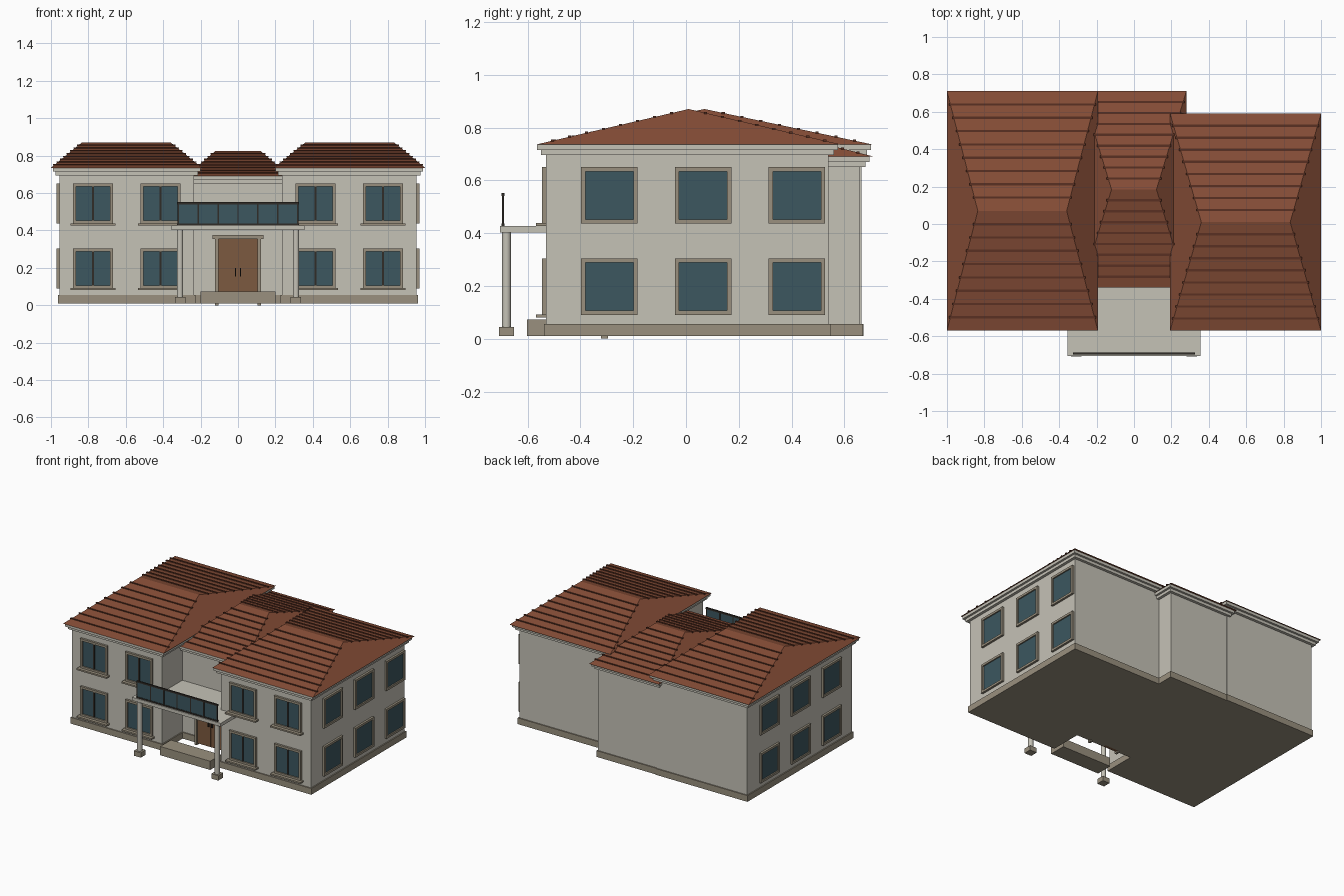
import bpy, bmesh, math

if "Cube" in bpy.data.objects:
    bpy.data.objects.remove(bpy.data.objects["Cube"])

def mat(name, rgb):
    m = bpy.data.materials.new(name)
    m.diffuse_color = (*rgb, 1)
    m.use_nodes = True
    m.node_tree.nodes["Principled BSDF"].inputs["Base Color"].default_value = m.diffuse_color
    return m

WALL = mat("wall_paint", (0.56, 0.54, 0.47))
TRIM = mat("stone_trim", (0.32, 0.28, 0.21))
TILE = mat("roof_tile", (0.24, 0.075, 0.038))
BATTEN = mat("tile_edge", (0.10, 0.03, 0.016))
GLASS = mat("glass", (0.045, 0.095, 0.115))
DARK = mat("dark_metal", (0.03, 0.025, 0.02))
WOOD = mat("door_wood", (0.20, 0.10, 0.05))

def finish(bm, name, material):
    bmesh.ops.recalc_face_normals(bm, faces=bm.faces)
    me = bpy.data.meshes.new(name)
    bm.to_mesh(me)
    bm.free()
    me.materials.append(material)
    ob = bpy.data.objects.new(name, me)
    bpy.context.collection.objects.link(ob)
    return ob

def add_box(bm, x0, x1, y0, y1, z0, z1):
    vs = bmesh.ops.create_cube(bm, size=1)["verts"]
    for v in vs:
        v.co.x = x1 if v.co.x > 0 else x0
        v.co.y = y1 if v.co.y > 0 else y0
        v.co.z = z1 if v.co.z > 0 else z0

def boxes(name, material, *specs):
    bm = bmesh.new()
    for s in specs:
        add_box(bm, *s)
    return finish(bm, name, material)

def hip_roof(name, x0, x1, y0, y1, z0, z1, rx0, rx1, rows):
    """Hipped roof with the ridge along x, plus raised tile courses."""
    ym = (y0 + y1) / 2
    bm = bmesh.new()
    a, b, c, d = [bm.verts.new(p) for p in
                  ((x0, y0, z0), (x1, y0, z0), (x1, y1, z0), (x0, y1, z0))]
    e, f = bm.verts.new((rx0, ym, z1)), bm.verts.new((rx1, ym, z1))
    for face in ((a, b, f, e), (b, c, f), (c, d, e, f), (d, a, e), (d, c, b, a)):
        bm.faces.new(face)
    finish(bm, name, TILE)
    bm = bmesh.new()
    for i in range(1, rows):
        t = i / rows
        z = z0 + (z1 - z0) * t
        xa, xb = x0 + (rx0 - x0) * t - 0.008, x1 + (rx1 - x1) * t + 0.008
        for ye in (y0, y1):
            y = ye + (ym - ye) * t
            add_box(bm, xa, xb, y - 0.006, y + 0.006, z - 0.003, z + 0.004)
    finish(bm, name + "_tile_courses", BATTEN)

def block(name, x0, x1, y0, y1, top):
    """Wall volume with plinth below and a two-step cornice above."""
    boxes(name + "_walls", WALL, (x0, x1, y0, y1, 0.02, top))
    p, q, r = 0.008, 0.02, 0.035
    boxes(name + "_plinth", TRIM, (x0 - p, x1 + p, y0 - p, y1 + p, 0.01, 0.055))
    boxes(name + "_cornice", WALL,
          (x0 - q, x1 + q, y0 - q, y1 + q, top - 0.04, top - 0.02),
          (x0 - r, x1 + r, y0 - r, y1 + r, top - 0.02, top))

# main volumes
block("left_wing", -0.955, -0.235, -0.53, 0.665, 0.735)
block("right_wing", 0.235, 0.955, -0.53, 0.54, 0.735)
block("centre", -0.24, 0.24, -0.30, 0.66, 0.69)

# roofs
hip_roof("left_roof", -1.0, -0.193, -0.57, 0.71, 0.735, 0.87, -0.835, -0.36, 9)
hip_roof("right_roof", 0.193, 1.0, -0.57, 0.59, 0.735, 0.87, 0.36, 0.835, 9)
hip_roof("centre_roof", -0.28, 0.28, -0.34, 0.71, 0.69, 0.825, -0.12, 0.12, 9)

def window(name, u, z, side, sill):
    """Window built facing -y, then turned to its wall (side = angle, wall distance)."""
    angle, dist = side
    h, fw = 0.107, 0.016
    y = -dist
    parts = [boxes(name + "_frame", TRIM,
                   (u - h, u - h + fw, y - 0.015, y + 0.01, z - h, z + h),
                   (u + h - fw, u + h, y - 0.015, y + 0.01, z - h, z + h),
                   (u - h + fw, u + h - fw, y - 0.015, y + 0.01, z - h, z - h + fw),
                   (u - h + fw, u + h - fw, y - 0.015, y + 0.01, z + h - fw, z + h)),
             boxes(name + "_glass", GLASS,
                   (u - h + fw, u + h - fw, y - 0.006, y + 0.005, z - h + fw, z + h - fw))]
    if sill:
        parts.append(boxes(name + "_sill", TRIM,
                           (u - 0.12, u + 0.12, y - 0.038, y + 0.01, z - h - 0.009, z - h + 0.002)))
        parts.append(boxes(name + "_mullion", DARK,
                           (u - 0.005, u + 0.005, y - 0.011, y, z - h + fw, z + h - fw)))
    for ob in parts:
        ob.rotation_euler.z = angle

# windows on both floors
for floor, z in (("lower", 0.197), ("upper", 0.543)):
    for i, x in enumerate((-0.775, -0.415, 0.415, 0.775)):
        window(f"{floor}_front_window_{i}", x, z, (0, 0.53), True)
    for i, y in enumerate((-0.29, 0.065, 0.42)):
        window(f"{floor}_right_window_{i}", y, z, (math.pi / 2, 0.955), False)
        window(f"{floor}_left_window_{i}", -y, z, (-math.pi / 2, 0.955), False)

# entrance door
boxes("door_leaves", WOOD, (-0.105, -0.001, -0.311, -0.29, 0.01, 0.355),
      (0.001, 0.105, -0.311, -0.29, 0.01, 0.355))
boxes("door_frame", TRIM, (-0.122, -0.105, -0.322, -0.295, 0, 0.355),
      (0.105, 0.122, -0.322, -0.295, 0, 0.355),
      (-0.135, 0.135, -0.325, -0.295, 0.355, 0.375))
boxes("door_handles", DARK, *[(s * 0.014 - 0.003, s * 0.014 + 0.003, -0.322, -0.31, 0.155, 0.2)
                              for s in (-1, 1)])

# entrance step
boxes("entrance_step", TRIM, (-0.2, 0.2, -0.603, -0.48, 0.01, 0.073))

# porch slab, columns and bases
boxes("balcony_slab", WALL, (-0.355, 0.355, -0.705, -0.52, 0.403, 0.427),
      (-0.24, 0.24, -0.52, -0.295, 0.403, 0.427))
for side, s in (("left", -1), ("right", 1)):
    boxes(side + "_column_base", TRIM, (s * 0.31 - 0.028, s * 0.31 + 0.028, -0.708, -0.652, 0.01, 0.045))
    bm = bmesh.new()
    bmesh.ops.create_cone(bm, cap_ends=True, segments=16, radius1=0.017, radius2=0.017, depth=0.36)
    bmesh.ops.translate(bm, verts=bm.verts, vec=(s * 0.31, -0.68, 0.224))
    col = finish(bm, side + "_column", WALL)
    for p in col.data.polygons:
        p.use_smooth = len(p.vertices) == 4

# balcony balustrade
posts = [-0.32 + 0.64 * i / 6 for i in range(7)]
boxes("balustrade_frame", DARK, (-0.325, 0.325, -0.698, -0.688, 0.54, 0.552),
      (-0.325, 0.325, -0.698, -0.688, 0.427, 0.437),
      *[(x - 0.004, x + 0.004, -0.697, -0.689, 0.427, 0.545) for x in posts])
boxes("balustrade_glass", GLASS,
      *[(a + 0.004, b - 0.004, -0.695, -0.691, 0.435, 0.542) for a, b in zip(posts, posts[1:])])
